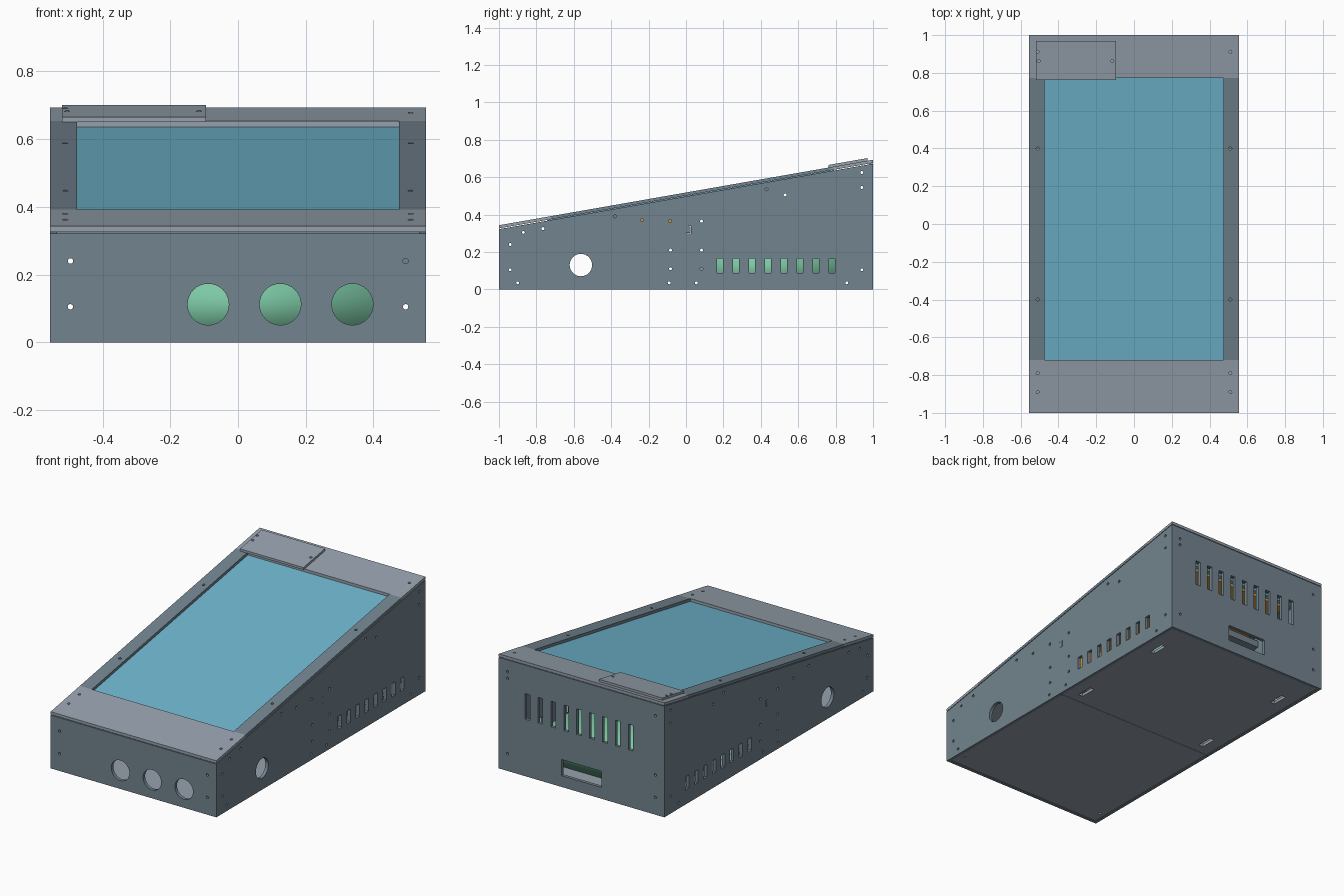
import bpy, bmesh, math
from mathutils import Matrix

if "Cube" in bpy.data.objects:
    bpy.data.objects.remove(bpy.data.objects["Cube"])

W, L, T = 0.555, 1.0, 0.02      # half width, half length, wall thickness
S = 0.175                       # slope of the top


def material(name, rgb):
    m = bpy.data.materials.new(name)
    lin = [c / 12.92 if c <= 0.04 else ((c + 0.055) / 1.055) ** 2.4
           for c in (v / 255 for v in rgb)]
    m.diffuse_color = (*lin, 1)
    m.use_nodes = True
    m.node_tree.nodes["Principled BSDF"].inputs["Base Color"].default_value = m.diffuse_color
    return m


WALL = material("slate_grey", (114, 131, 142))
PLATE = material("light_grey", (150, 161, 172))
GLASS = material("screen_blue", (111, 181, 205))
GREEN = material("pack_green", (124, 200, 164))
ORANGE = material("board_orange", (204, 148, 66))


def top(y):
    """Height of the wall's upper edge."""
    return 0.322 + S * (y + 1)


def rect(x0, x1, y0, y1):
    return [(x0, y0), (x1, y0), (x1, y1), (x0, y1)]


def circle(x, y, r=0.008, n=12):
    return [(x + r * math.cos(2 * math.pi * i / n),
             y + r * math.sin(2 * math.pi * i / n)) for i in range(n)]


def panel(name, outline, holes, t, matrix, mat):
    """Flat plate with holes; local z runs from 0 to t before the matrix."""
    cu = bpy.data.curves.new(name + "_profile", 'CURVE')
    cu.dimensions, cu.fill_mode, cu.extrude = '2D', 'BOTH', t / 2
    for loop in [outline] + holes:
        sp = cu.splines.new('POLY')
        sp.points.add(len(loop) - 1)
        for p, (u, v) in zip(sp.points, loop):
            p.co = (u, v, 0, 1)
        sp.use_cyclic_u = True
    tmp = bpy.data.objects.new(name + "_profile", cu)
    bpy.context.collection.objects.link(tmp)
    dg = bpy.context.evaluated_depsgraph_get()
    me = bpy.data.meshes.new_from_object(tmp.evaluated_get(dg))
    bpy.data.objects.remove(tmp)
    bpy.data.curves.remove(cu)
    bm = bmesh.new()
    bm.from_mesh(me)
    bm.transform(matrix @ Matrix.Translation((0, 0, t / 2)))
    bmesh.ops.remove_doubles(bm, verts=bm.verts, dist=1e-5)
    bmesh.ops.recalc_face_normals(bm, faces=bm.faces)
    bm.to_mesh(me)
    bm.free()
    me.name = name
    me.materials.clear()
    me.materials.append(mat)
    for p in me.polygons:
        p.material_index = 0
        p.use_smooth = True
    me.set_sharp_from_angle(angle=math.radians(35))
    ob = bpy.data.objects.new(name, me)
    bpy.context.collection.objects.link(ob)
    return ob


def side_plane(x):
    return Matrix(((0, 0, 1, x), (1, 0, 0, 0), (0, 1, 0, 0), (0, 0, 0, 1)))


def front_plane(y):
    return Matrix(((1, 0, 0, 0), (0, 0, 1, y), (0, 1, 0, 0), (0, 0, 0, 1)))


def slope_plane(z):
    return Matrix(((1, 0, 0, 0), (0, 1, 0, 0), (0, S, 1, z + S), (0, 0, 0, 1)))


def flat(z):
    return Matrix.Translation((0, 0, z))


# Side walls: two halves keyed together at the middle
screws = [(-.94, .24), (-.87, .305), (-.765, .325), (-.94, .105), (-.9, .035),
          (-.38, .39), (-.235, .37), (-.085, .365), (-.083, .21), (-.083, .11),
          (-.09, .035), (.083, .365), (.083, .21), (.083, .11), (.055, .035),
          (.43, .535), (.53, .505), (.86, .035), (.94, .105), (.94, .545), (.94, .625)]


def key(g):
    return [(g, 0), (g, .3), (g + .025, .3 - g), (g + .025, .338 + g), (g, .338), (g, top(g))]


front_outline = [(-L, 0)] + key(-.001) + [(-L, top(-L))]
back_outline = key(.001) + [(L, top(L)), (L, 0)]
front_holes = [circle(y, z) for y, z in screws if y < 0] + [circle(-.562, .13, .06, 32)]
back_holes = [circle(y, z) for y, z in screws if y > 0]
back_holes += [rect(.182 + .0855 * i - .017, .182 + .0855 * i + .017, .088, .166)
               for i in range(8)]
for side, x in (("left", -W), ("right", W - T)):
    panel(side + "_wall_front_half", front_outline, front_holes, T, side_plane(x), WALL)
    panel(side + "_wall_back_half", back_outline, back_holes, T, side_plane(x), WALL)

# Front wall with three round openings
inner = W - T
panel("front_wall", rect(-inner, inner, 0, top(-L)),
      [circle(x, .112, .061, 32) for x in (-.088, .125, .338)]
      + [circle(s * .495, z) for s in (-1, 1) for z in (.105, .24)],
      T, front_plane(-L), WALL)

# Back wall with vents and a socket opening
panel("back_wall", rect(-inner, inner, 0, top(L)),
      [rect(.362 - .0865 * i - .016, .362 - .0865 * i + .016, .345, .5) for i in range(9)]
      + [rect(-.133, .133, .068, .166)]
      + [circle(s * .495, z) for s in (-1, 1) for z in (.105, .24 if s < 0 else .56, .6)],
      T, front_plane(L - T), WALL)

# Floor in two halves; strap slots in the back one
panel("floor_front", rect(-inner, inner, -L + T, -.001),
      [circle(s * .5, -.9) for s in (-1, 1)], .018, flat(.003), PLATE)
panel("floor_back", rect(-inner, inner, .001, L - T),
      [rect(s * .447 - .015, s * .447 + .015, y - .05, y + .05)
       for s in (-1, 1) for y in (.11, .745)], .018, flat(.003), PLATE)

# Sloped top frame
frame = slope_plane(.326)
panel("top_front_plate", rect(-W, W, -L, -.72),
      [circle(s * .51, y) for s in (-1, 1) for y in (-.79, -.89)], .017, frame, PLATE)
panel("top_back_plate", rect(-W, W, .772, L),
      [circle(x, y) for x, y in ((-.51, .912), (.51, .912), (-.505, .863), (-.115, .863))],
      .017, frame, PLATE)
for side, s in (("left", -1), ("right", 1)):
    panel("top_%s_strip" % side, rect(*sorted((s * .475, s * W)), -.72, .772),
          [circle(s * .51, y) for y in (-.4, .4)], .017, frame, WALL)

# Small cover plate on the back left corner
panel("cover_plate", rect(-.52, -.095, .762, .97),
      [circle(x, y) for x, y in ((-.505, .863), (-.115, .863), (-.51, .912))],
      .014, slope_plane(.343), PLATE)

# Screen and the board behind it
panel("screen", rect(-.49, .49, -.74, .79), [], .014, slope_plane(.3115), GLASS)
panel("screen_board", rect(-.47, .47, -.72, .77), [], .018, slope_plane(.293), ORANGE)

# Mounting bars below the screen
for name, y in (("front_screen_bar", -.38), ("back_screen_bar", .43)):
    panel(name, rect(-inner, inner, y - .03, y + .03), [], .04, slope_plane(.252), WALL)

# Circuit block under the board
panel("circuit_block", rect(-.25, .25, -.27, -.06), [], .09, flat(.345), ORANGE)

# Power pack on the floor, soft shaded
pack = panel("power_pack", rect(-.41, .41, .065, .82), [], .178, flat(.022), GREEN)
pack.data.set_sharp_from_angle(angle=math.pi)
